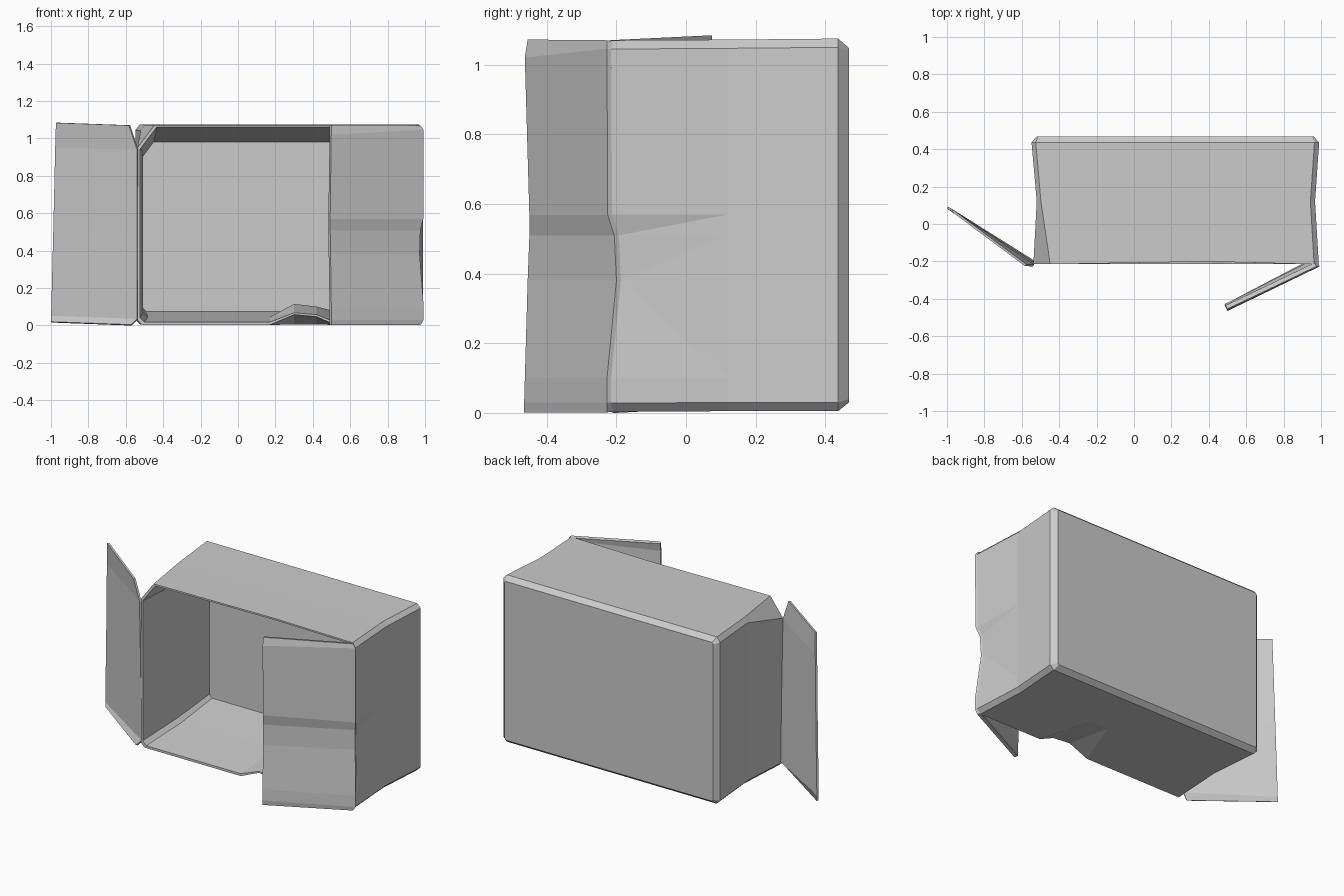
import bpy, bmesh

cube = bpy.data.objects.get("Cube")
if cube:
    bpy.data.objects.remove(cube, do_unlink=True)

# One grey sheet-metal colour
GREY = (0.6, 0.6, 0.6, 1)
metal = bpy.data.materials.new("grey metal")
metal.use_nodes = True
metal.diffuse_color = GREY
metal.node_tree.nodes["Principled BSDF"].inputs["Base Color"].default_value = GREY


def finish(name, bm):
    bmesh.ops.recalc_face_normals(bm, faces=bm.faces)
    mesh = bpy.data.meshes.new(name)
    bm.to_mesh(mesh)
    bm.free()
    mesh.materials.append(metal)
    obj = bpy.data.objects.new(name, mesh)
    bpy.context.collection.objects.link(obj)
    return obj


def bridge(bm, a, b, closed=True):
    for i in range(len(a) - (not closed)):
        j = (i + 1) % len(a)
        bm.faces.new((a[i], a[j], b[j], b[i]))


def section(bm, y, x0, x1, z0, z1, c, corner, floor=0.0, side=0.0, push=0.0):
    """Chamfered rectangle with optional dents in the floor, side and roof lip."""
    pts = [(x0 + c, y, z0)]
    for x, lift in ((0.17, 0), (0.3, 1), (0.42, 0.8), (0.52, 0)):
        pts.append((x, y, z0 + floor * lift))
    pts += [(x1 - c, y, z0), (x1, y, z0 + c)]
    for z, dent in ((0.1, 0), (0.38, 1), (0.51, 0.8), (0.57, 0.1)):
        pts.append((x1 - side * dent, y + push * dent, z))
    pts += [(x1, y, z1 - c), (x1 - c, y, z1), (0.4, y + push / 2, z1),
            (x0 + corner * 0.75, y, z1), (x0, y, z1 - corner), (x0, y, z0 + c)]
    return [bm.verts.new(p) for p in pts]


# Cabinet body: outer skin from back to front, then inner skin to the back wall
bm = bmesh.new()
rings = [
    section(bm, 0.468, -0.52, 0.96, 0.03, 1.048, 0.01, 0.01),
    section(bm, 0.437, -0.548, 0.99, 0.005, 1.075, 0.025, 0.03),
    section(bm, 0.12, -0.52, 0.968, 0.005, 1.072, 0.025, 0.03),
    section(bm, -0.215, -0.538, 0.988, 0.003, 1.07, 0.025, 0.12, 0.055, 0.022, 0.028),
    section(bm, -0.215, -0.525, 0.972, 0.018, 1.06, 0.025, 0.12, 0.05, 0.018, 0.028),
    section(bm, 0.12, -0.508, 0.95, 0.045, 1.025, 0.025, 0.09, 0.07),
    section(bm, 0.44, -0.512, 0.955, 0.075, 0.98, 0.02, 0.08),
]
for a, b in zip(rings, rings[1:]):
    bridge(bm, a, b)
bm.faces.new(rings[0])
bm.faces.new(rings[-1])
bmesh.ops.triangulate(bm, faces=[f for f in bm.faces if len(f.verts) == 4])
finish("cabinet_body", bm)


def door(name, hinge, edge, thickness, offset):
    """Thin panel spanning two bent vertical edges."""
    bm = bmesh.new()
    a, b = ([bm.verts.new(p) for p in col] for col in (hinge, edge))
    bridge(bm, a, b, closed=False)
    obj = finish(name, bm)
    solid = obj.modifiers.new("thickness", "SOLIDIFY")
    solid.thickness = thickness
    solid.offset = offset


# Left door: half open, its hinge edge following the dented side
door("left_door",
     [(0.97, -0.217, 0.003), (0.988, -0.217, 0.03), (0.988, -0.217, 0.1),
      (0.966, -0.19, 0.38), (0.97, -0.196, 0.51), (0.986, -0.215, 0.57),
      (0.988, -0.217, 1.045), (0.97, -0.217, 1.068)],
     [(0.495, -0.455, 0.003), (0.495, -0.455, 0.03), (0.494, -0.453, 0.1),
      (0.49, -0.445, 0.38), (0.488, -0.44, 0.51), (0.488, -0.44, 0.57),
      (0.494, -0.453, 1.02), (0.494, -0.445, 1.07)],
     0.022, 0)

# Right door: swung wide open, with clipped hinge corners
door("right_door",
     [(-0.57, -0.213, 0.002), (-0.537, -0.2, 0.035), (-0.537, -0.21, 0.5),
      (-0.537, -0.222, 0.94), (-0.58, -0.22, 1.07)],
     [(-0.997, 0.088, 0.018), (-0.996, 0.087, 0.05), (-0.984, 0.08, 0.52),
      (-0.974, 0.072, 0.95), (-0.97, 0.07, 1.084)],
     0.012, 0)
